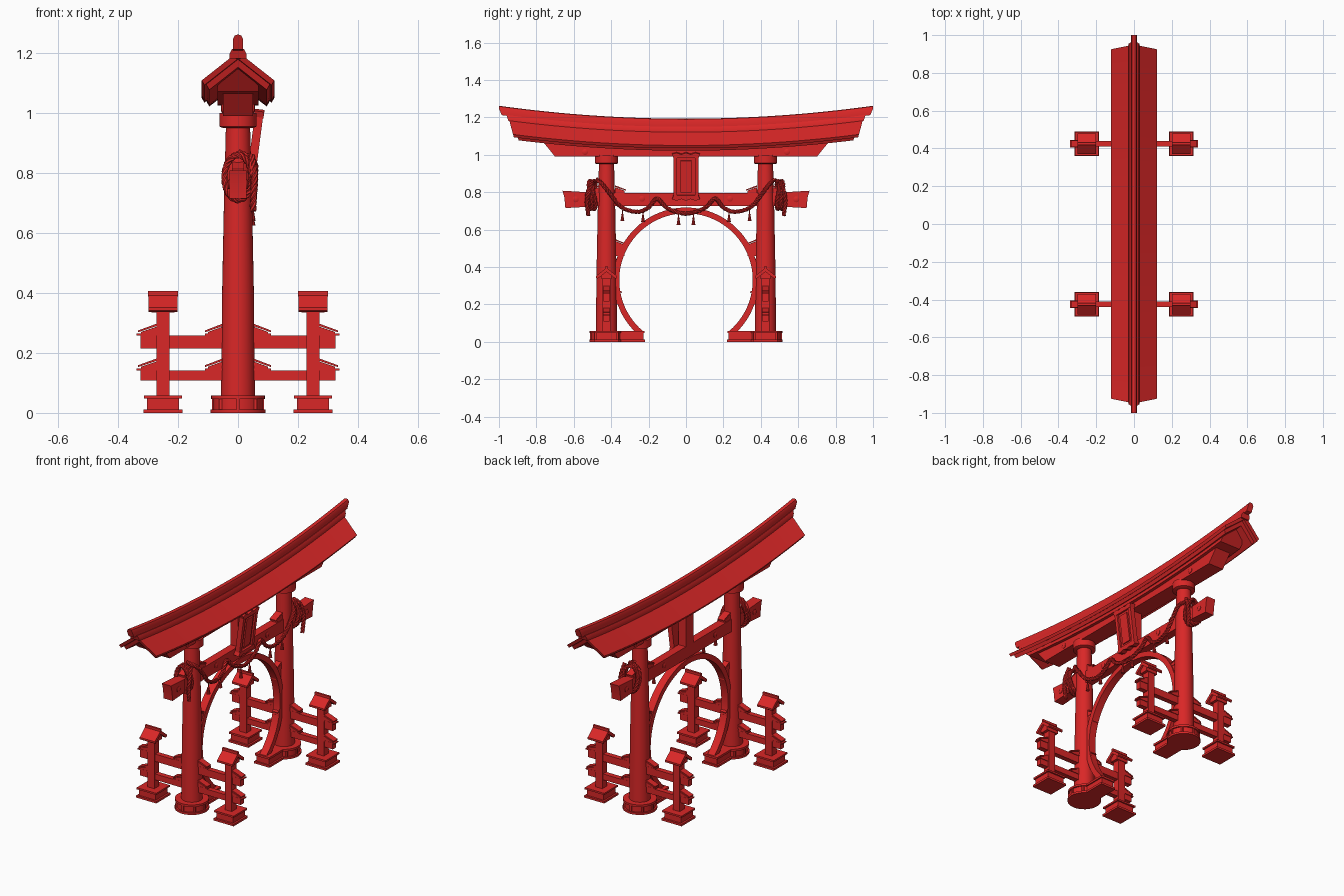
import bpy, bmesh
from math import sin, cos, pi, radians
from mathutils import Vector

if "Cube" in bpy.data.objects:
    bpy.data.objects.remove(bpy.data.objects["Cube"])

red = bpy.data.materials.new("red_lacquer")
red.diffuse_color = (0.70, 0.02, 0.02, 1)
red.use_nodes = True
red.node_tree.nodes["Principled BSDF"].inputs["Base Color"].default_value = red.diffuse_color


def loft(name, rings):
    """Skin equal-length vertex loops with quads and cap both ends."""
    n = len(rings[0])
    bm = bmesh.new()
    vs = [[bm.verts.new(p) for p in r] for r in rings]
    for a, b in zip(vs, vs[1:]):
        for i in range(n):
            bm.faces.new((a[i], a[(i + 1) % n], b[(i + 1) % n], b[i]))
    bm.faces.new(vs[0])
    bm.faces.new(vs[-1])
    bmesh.ops.recalc_face_normals(bm, faces=bm.faces)
    me = bpy.data.meshes.new(name)
    bm.to_mesh(me)
    bm.free()
    me.materials.append(red)
    ob = bpy.data.objects.new(name, me)
    bpy.context.collection.objects.link(ob)
    return ob


def prism_x(name, pts, x0, x1):      # (y, z) profile along x
    return loft(name, [[(x, y, z) for y, z in pts] for x in (x0, x1)])


def prism_y(name, pts, y0, y1):      # (x, z) profile along y
    return loft(name, [[(x, y, z) for x, z in pts] for y in (y0, y1)])


def box(name, x, y, z, hx, hy, z1):  # centre x, y, from z to z1
    return prism_x(name, [(y - hy, z), (y + hy, z), (y + hy, z1), (y - hy, z1)], x - hx, x + hx)


def lathe(name, prof, x, y, n=32):   # (radius, z) profile
    return loft(name, [[(x + r * cos(2 * pi * i / n), y + r * sin(2 * pi * i / n), z)
                        for i in range(n)] for r, z in prof])


def beam(name, half, n=32):
    """Upswept beam: half section of (x, z, half_length, lift), mirrored in x."""
    sec = half + [(-x, z, l, k) for x, z, l, k in reversed(half) if x > 0]
    rings = []
    for i in range(n + 1):
        t = 2 * i / n - 1
        rings.append([(x, t * l, z + 0.069 * k * (t * l) ** 2) for x, z, l, k in sec])
    return loft(name, rings)


def smooth_path(pts, n=14):          # Catmull-Rom samples
    p = [Vector(q) for q in [pts[0]] + pts + [pts[-1]]]
    out = []
    for a, b, c, d in zip(p, p[1:], p[2:], p[3:]):
        for i in range(n):
            t = i / n
            out.append(0.5 * (2 * b + (c - a) * t + (2 * a - 5 * b + 4 * c - d) * t * t
                              + (3 * b - a - 3 * c + d) * t ** 3))
    return out + [p[-1]]


def rope(name, path, ref, r=0.006, strands=3, pitch=0.06):
    """Twisted rope: helical strands around a sampled path."""
    cu = bpy.data.curves.new(name, 'CURVE')
    cu.dimensions = '3D'
    cu.bevel_depth = r
    cu.bevel_resolution = 1
    cu.use_fill_caps = True
    cu.materials.append(red)
    for s in range(strands):
        sp = cu.splines.new('POLY')
        sp.points.add(len(path) - 1)
        d = 0
        for i, p in enumerate(path):
            tan = (path[min(i + 1, len(path) - 1)] - path[max(i - 1, 0)]).normalized()
            u = tan.cross(Vector(ref)).normalized()
            v = tan.cross(u)
            d += (p - path[i - 1]).length if i else 0
            a = 2 * pi * (d / pitch + s / strands)
            sp.points[i].co = (*(p + r * (u * cos(a) + v * sin(a))), 1)
    ob = bpy.data.objects.new(name, cu)
    bpy.context.collection.objects.link(ob)
    bpy.context.view_layer.objects.active = ob
    ob.select_set(True)
    bpy.ops.object.convert(target='MESH')
    ob.select_set(False)


# Upswept roof: ridge, two roof layers, core and lower lintel
beam("ridge_bar", [(0, 1.145, .985, 1), (.017, 1.145, .985, 1), (.017, 1.178, 1, 1),
                   (.011, 1.19, 1, 1), (0, 1.193, 1, 1)])
beam("ridge_base", [(0, 1.12, .95, 1), (.028, 1.12, .95, 1), (.028, 1.135, .955, 1),
                    (.02, 1.15, .96, 1), (0, 1.15, .96, 1)])
beam("roof_upper", [(0, 1.12, .94, 1), (.112, 1.035, .92, 1), (.121, 1.05, .925, 1), (0, 1.142, .95, 1)])
beam("roof_lower", [(0, 1.095, .915, 1), (.096, 1.022, .895, 1), (.106, 1.04, .9, 1), (0, 1.121, .925, 1)])
beam("roof_core", [(0, 1.025, .82, 1), (.068, 1.025, .82, 1), (.068, 1.055, .86, 1), (0, 1.11, .88, 1)])
beam("lower_lintel", [(0, .99, .70, 0), (.05, .99, .70, 0), (.05, 1.03, .765, 1), (0, 1.04, .77, 1)])

# Tie beam with flared end blocks
box("tie_beam", 0, 0, .725, .024, .6, .797)
for s in (-1, 1):
    prism_x("tie_beam_end", [(s * .53, .722), (s * .645, .715), (s * .65, .77), (s * .66, .808), (s * .53, .80)],
            -.029, .029)

# Round arch between the pillars
CZ = .33
rings = []
for i in range(65):
    a = radians(-50 + 280 * i / 64)
    rings.append([(x, r * cos(a), CZ + r * sin(a)) for x, r in
                  ((-.022, .357), (.022, .357), (.022, .388), (-.022, .388))])
loft("round_arch", rings)


def wedge_pts(z, a, b):              # sloped wedge under a thin cover, from a down to b
    d = .005 if b > a else -.005
    return ([(a, z), (b - d, z), (b - d, z + .012), (a, z + .03)],
            [(a, z + .032), (b + d, z + .011), (b + d, z + .017), (a, z + .04)])


for s in (-1, 1):
    Y = s * .425
    # Pillar, footing and capital
    lathe("pillar", [(.057, .05), (.053, .4), (.047, .7), (.04, .97)], 0, Y)
    lathe("pillar_footing", [(.092, 0), (.092, .012), (.082, .012), (.082, .046), (.09, .046), (.09, .058)], 0, Y)
    lathe("pillar_capital", [(.05, .95), (.062, .955), (.062, 1.0)], 0, Y)
    for k in range(8):
        a = k * pi / 4
        box("footing_rib", .082 * cos(a), Y + .082 * sin(a), .01, .005, .005, .05)
    # Arch foot
    box("arch_foot_plinth", 0, s * .3, 0, .05, .08, .012)
    box("arch_foot", 0, s * .3, .012, .04, .072, .046)
    box("arch_foot_top", 0, s * .3, .046, .047, .078, .058)
    # Arch-to-pillar connectors
    for z, y in ((.46, .355), (.2, .372)):
        box("arch_connector", 0, s * y, z, .015, .025, z + .05)
        for p in wedge_pts(z + .05, s * .38, s * (y - .025)):
            prism_x("connector_wedge", p, -.017, .017)
    # Tie beam wedges, inside and outside the pillar
    for a, b in ((.38, .325), (.465, .52)):
        for p in wedge_pts(.797, s * a, s * b):
            prism_x("tie_wedge", p, -.02, .02)
    # Fence rails through pillar and posts
    for z0, z1 in ((.108, .142), (.215, .258)):
        box("fence_rail", 0, Y, z0, .325, .015, z1)
        for sx in (-1, 1):
            box("rail_end_cover", sx * .303, Y, z1, .035, .019, z1 + .006)
            box("rail_inner_cover", sx * .08, Y, z1, .03, .019, z1 + .006)
            for a, b in ((.05, .105), (.27, .328)):
                for p in wedge_pts(z1, sx * a, sx * b):
                    prism_y("rail_wedge", p, Y - .018, Y + .018)
    # Fence posts with footings and little gable roofs
    for sx in (-1, 1):
        X = sx * .25
        box("fence_post", X, Y, .05, .022, .022, .36)
        box("post_plinth", X, Y, 0, .065, .065, .012)
        box("post_footing", X, Y, .012, .054, .054, .048)
        box("post_footing_top", X, Y, .048, .063, .063, .058)
        prism_x("post_roof", [(Y - .055, .342), (Y - .048, .337), (Y, .375), (Y + .048, .337),
                              (Y + .055, .342), (Y + .055, .352), (Y, .397), (Y - .055, .352)], X - .049, X + .049)
        prism_x("post_gable", [(Y - .026, .335), (Y + .026, .335), (Y + .026, .356), (Y, .378), (Y - .026, .356)],
                X - .038, X + .038)
        box("post_ridge", X, Y, .388, .05, .006, .406)
    # Round studs on lintel and tie beam
    for x, y, z in ((.05, .54, 1.015), (.024, .235, .765), (.029, .59, .762)):
        for sx in (-1, 1):
            loft("stud", [[(sx * (x + d), s * y + r * cos(k * pi / 6), z + r * sin(k * pi / 6))
                           for k in range(12)] for d, r in ((-.004, .016), (.003, .016), (.006, .01))])
    # Rope loops round the tie beam, with a hanging end
    for k, y in enumerate((.492, .512)):
        loop = [Vector((.045 * cos(2 * pi * i / 48), s * (y + .008 * sin(4 * pi * i / 48)),
                        .785 + .075 * sin(2 * pi * i / 48))) for i in range(49)]
        rope("rope_loop", loop, (0, 1, 0))
    rope("rope_tail", smooth_path([(.045, s * .5, .86), (.054, s * .525, .8), (.052, s * .53, .74),
                                   (.05, s * .522, .675)]), (1, 0, 0))
    # Tassels
    for y, z in ((.34, .705), (.23, .70), (.04, .685)):
        lathe("tassel", [(.003, z), (.003, z - .02), (.007, z - .024), (.006, z - .032), (.011, z - .06)],
              .047, s * y, 10)

# Rope swag on the right side
half = [(0, .475, .868), (.05, .445, .84), (.056, .405, .79), (.052, .345, .72), (.046, .26, .695),
        (.042, .2, .718), (.036, .155, .765), (.042, .1, .715)]
rope("rope_swag", smooth_path(half + [(.047, 0, .685)] + [(x, -y, z) for x, y, z in reversed(half)]), (1, 0, 0))

# Centre strut and tilted plaque
box("centre_strut", 0, 0, .79, .025, .035, 1.0)
wave = [(-.075, 0), (-.05, .007), (-.025, -.002), (0, .007), (.025, -.002), (.05, .007), (.075, 0)]
parts = [box("plaque_board", 0, 0, -.11, .008, .055, .11), box("plaque_panel", .01, 0, -.085, .006, .03, .085)]
for s in (-1, 1):
    parts.append(box("plaque_side", .004, s * .057, -.115, .014, .01, .115))
    parts.append(prism_x("plaque_scroll", [(y, s * (.122 + d)) for y, d in wave]
                         + [(.066, s * .1), (-.066, s * .1)], -.012, .02))
for ob in parts:
    ob.location = (.052, 0, .885)
    ob.rotation_euler = (0, .13, 0)

# Smooth the round parts, keep edges crisp
bpy.ops.object.select_all(action='SELECT')
bpy.context.view_layer.objects.active = parts[0]
bpy.ops.object.shade_smooth_by_angle(angle=radians(30))
